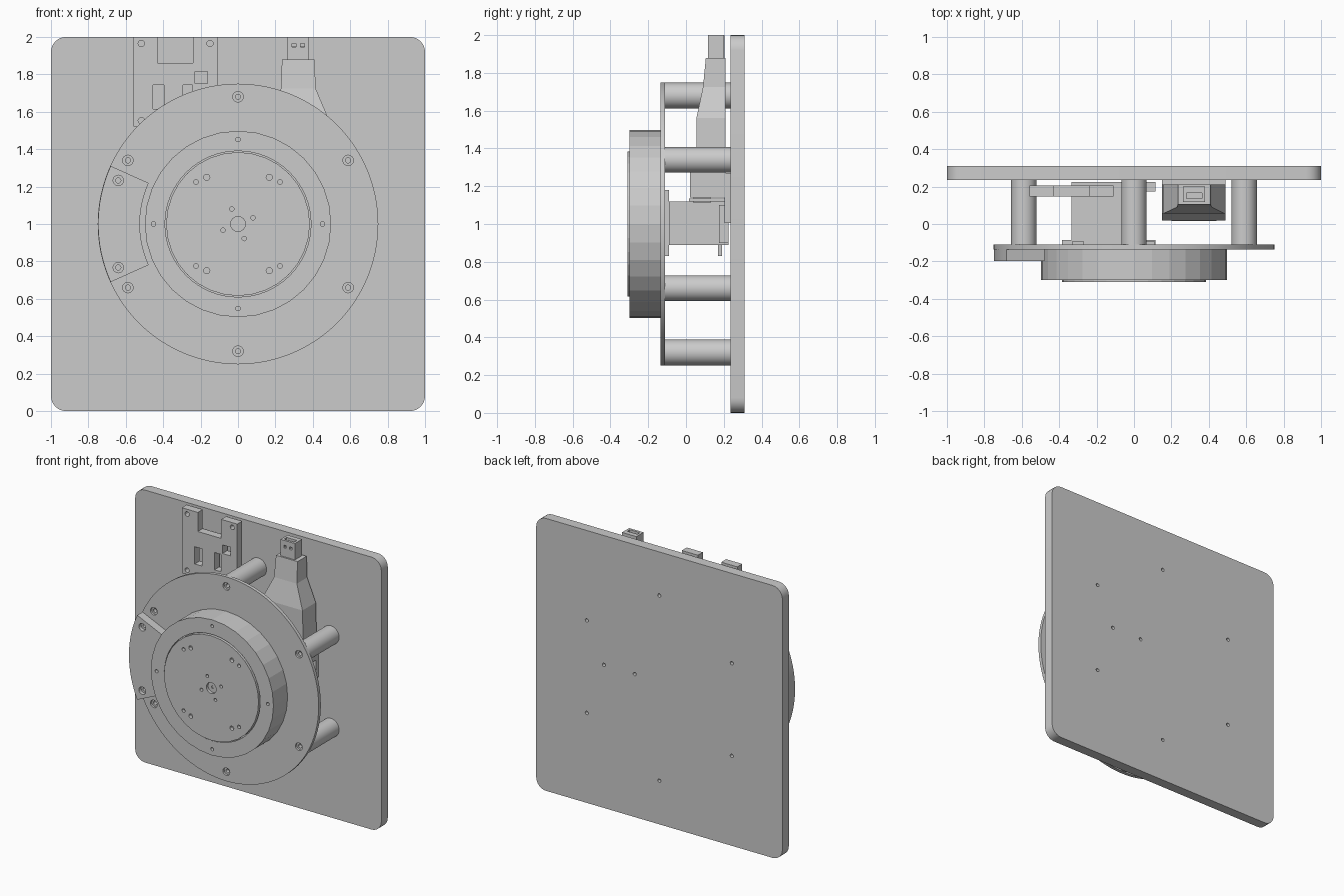
import bpy, bmesh
from math import sin, cos, pi, radians, hypot, atan2

if "Cube" in bpy.data.objects:
    bpy.data.objects.remove(bpy.data.objects["Cube"])

def finish(name, bm, smooth=False):
    bmesh.ops.recalc_face_normals(bm, faces=bm.faces[:])
    me = bpy.data.meshes.new(name)
    bm.to_mesh(me)
    bm.free()
    ob = bpy.data.objects.new(name, me)
    bpy.context.collection.objects.link(ob)
    if smooth:
        bpy.ops.object.select_all(action='DESELECT')
        ob.select_set(True)
        bpy.context.view_layer.objects.active = ob
        bpy.ops.object.shade_smooth_by_angle(angle=radians(30))
    return ob

def loft(bm, rings):
    loops = [[bm.verts.new(p) for p in r] for r in rings]
    n = len(loops[0])
    for a, b in zip(loops, loops[1:]):
        for i in range(n):
            bm.faces.new((a[i], a[(i+1) % n], b[(i+1) % n], b[i]))
    bm.faces.new(loops[0])
    bm.faces.new(loops[-1])

def extrude(bm, outline, y0, y1):
    loft(bm, [[(x, y, z) for x, z in outline] for y in (y0, y1)])

def circle(x, z, r, n):
    return [(x + r*cos(2*pi*i/n), z + r*sin(2*pi*i/n)) for i in range(n)]

def rect(x0, x1, z0, z1):
    return [(x0, z0), (x1, z0), (x1, z1), (x0, z1)]

def prism(name, outline, y0, y1, smooth=False):
    bm = bmesh.new()
    extrude(bm, outline, y0, y1)
    return finish(name, bm, smooth)

def cut(ob, holes):
    """Cut a list of (outline, y0, y1) pockets out of an object."""
    bm = bmesh.new()
    for h in holes:
        extrude(bm, *h)
    cutter = finish("cutter", bm)
    cutter.hide_render = True
    m = ob.modifiers.new("holes", 'BOOLEAN')
    m.operation, m.solver, m.object = 'DIFFERENCE', 'EXACT', cutter
    dg = bpy.context.evaluated_depsgraph_get()
    me = bpy.data.meshes.new_from_object(ob.evaluated_get(dg))
    ob.modifiers.clear()
    ob.data = me
    bpy.data.objects.remove(cutter)

posts = [(0.68*cos(radians(a)), 1 + 0.68*sin(radians(a))) for a in range(30, 390, 60)]

# Back plate with rounded corners and screw holes
r = 0.08
outline = [(cx + r*cos(radians(a + 15*k)), cz + r*sin(radians(a + 15*k)))
           for cx, cz, a in ((1-r, 2-r, 0), (r-1, 2-r, 90), (r-1, r, 180), (1-r, r, 270))
           for k in range(7)]
plate = prism("back_plate", outline, 0.235, 0.31, True)
cut(plate, [(circle(x, z, 0.013, 12), 0.26, 0.33) for x, z in posts + [(0.2, 1.05), (0.45, 1.05)]])

# Round front plate with counterbored screws
disc = prism("front_plate", circle(0, 1, 0.75, 96), -0.135, -0.11, True)
cut(disc, [(circle(x, z, 0.028, 16), -0.15, -0.12) for x, z in posts])
cut(disc, [(circle(x, z, 0.014, 12), -0.13, -0.10) for x, z in posts])

# Standoffs
for i, (x, z) in enumerate(posts):
    post = prism(f"standoff_{i+1}", circle(x, z, 0.068, 32), -0.11, 0.235, True)
    cut(post, [(circle(x, z, 0.014, 12), -0.12, -0.05)])

# Turntable ring and raised centre disc
ring = prism("turntable_ring", circle(0, 1, 0.498, 32), -0.30, -0.135)
ring_holes = [(0, 1.452), (0, 0.548), (0.452, 1), (-0.452, 1)]
cut(ring, [(circle(x, z, 0.012, 12), -0.31, -0.25) for x, z in ring_holes]
    + [(circle(0, 1, 0.39, 64), -0.31, -0.28)])
top = prism("turntable_top", circle(0, 1, 0.384, 32), -0.31, -0.28)
holes = [(sx*a, 1 + sz*b, s) for sx in (-1, 1) for sz in (-1, 1)
         for a, b, s in ((0.225, 0.225, 0.013), (0.167, 0.25, 0.016))]
holes += [(x, z, 0.012) for x, z in ((-0.033, 1.08), (0.08, 1.033), (-0.08, 0.967), (0.033, 0.922))]
cut(top, [(circle(x, z, s, 12), -0.32, -0.285) for x, z, s in holes]
    + [(circle(0, 1, 0.04, 24), -0.32, -0.29)])
cut(top, [(circle(0, 1, 0.012, 12), -0.295, -0.283)])

# Curved side clamp
a0, a1 = atan2(0.31, -0.68), atan2(0.22, -0.48)
sweep = lambda rad, a, n: [(rad*cos(a + (2*pi - 2*a)*k/n), 1 + rad*sin(a + (2*pi - 2*a)*k/n))
                           for k in range(n + 1)]
clamp = prism("side_clamp", sweep(0.748, a0, 16) + sweep(0.525, a1, 16)[::-1], -0.197, -0.135, True)
screws = [(-0.64, 1.233), (-0.64, 0.767)]
cut(clamp, [(circle(x, z, 0.028, 16), -0.21, -0.17) for x, z in screws])
cut(clamp, [(circle(x, z, 0.014, 12), -0.18, -0.145) for x, z in screws])

# Drive motor behind the front plate, with mounting flanges
prism("motor_body", rect(-0.335, 0.06, 0.89, 1.12), -0.09, 0.225)
prism("motor_flange", rect(-0.385, 0.115, 0.89, 1.12), -0.11, -0.085)
for name, x in (("motor_bracket_left", -0.33), ("motor_bracket_right", 0.05)):
    prism(name, rect(x, x + 0.06, 0.83, 1.18), -0.11, -0.09)
prism("motor_rear_tab", rect(0.05, 0.115, 0.9, 1.1), 0.175, 0.225)
prism("motor_terminal", rect(-0.15, -0.05, 0.83, 0.9), 0.17, 0.19)

# Circuit board bracket with notch, windows and corner holes
board = prism("board_bracket", [(-0.56, 1.52), (-0.11, 1.52), (-0.11, 2), (-0.24, 2),
              (-0.24, 1.86), (-0.43, 1.86), (-0.43, 2), (-0.56, 2)], 0.148, 0.205)
windows = [rect(-0.455, -0.395, 1.615, 1.742), rect(-0.295, -0.243, 1.615, 1.742),
           rect(-0.23, -0.163, 1.752, 1.815)]
cut(board, [(w, 0.1, 0.25) for w in windows]
    + [(circle(x, z, 0.017, 12), 0.1, 0.25) for x in (-0.517, -0.15) for z in (1.553, 1.965)])

# Plug-in adapter: tapered housing, connector and holder
bm = bmesh.new()
loft(bm, [[(x0, y0, z), (x1, y0, z), (x1, 0.21, z), (x0, 0.21, z)] for x0, x1, y0, z in
          ((0.15, 0.49, 0.02, 1.14), (0.15, 0.49, 0.02, 1.30), (0.15, 0.49, 0.055, 1.36),
           (0.155, 0.485, 0.055, 1.56), (0.23, 0.415, 0.09, 1.725), (0.235, 0.41, 0.105, 1.88))])
finish("adapter_housing", bm)
plug = prism("adapter_connector", rect(0.263, 0.38, 1.86, 2.0), 0.117, 0.2)
cut(plug, [(rect(0.28, 0.363, 1.95, 2.05), 0.135, 0.165)])
cut(plug, [(rect(x, x + 0.02, 1.945, 1.965), 0.1, 0.14) for x in (0.29, 0.335)])
prism("adapter_socket", rect(0.25, 0.39, 1.11, 1.14), 0.04, 0.13)
prism("adapter_pin_row", rect(0.2, 0.44, 1.12, 1.135), 0.015, 0.21)
prism("adapter_holder", rect(0.15, 0.49, 1.005, 1.27), 0.205, 0.235)
